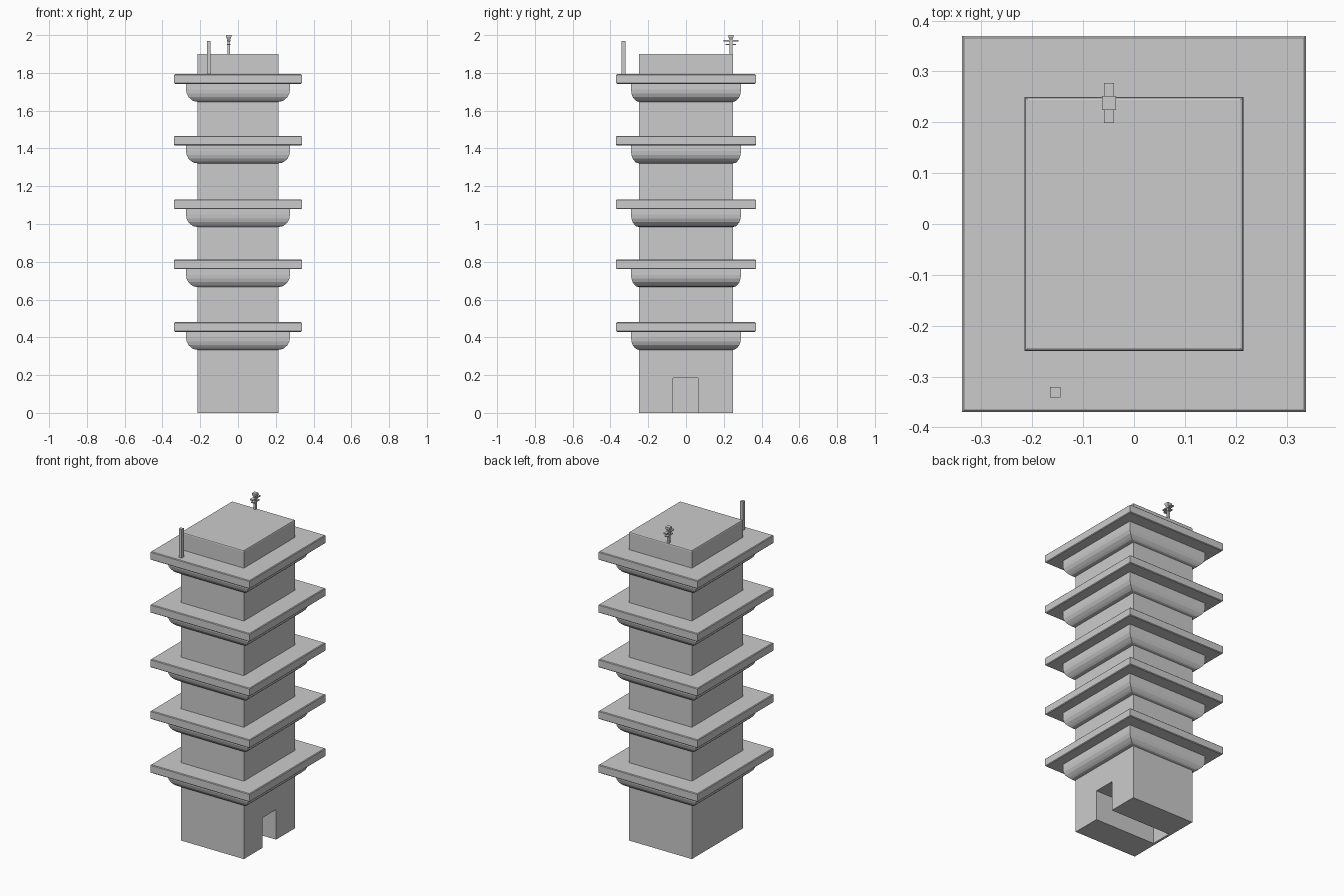
import bpy, bmesh

if "Cube" in bpy.data.objects:
    bpy.data.objects.remove(bpy.data.objects["Cube"])


def loft(name, rings, cx=0, cy=0):
    """Closed rectangular solid through rings of (half x, half y, z)."""
    bm = bmesh.new()
    loops = [[bm.verts.new((cx + sx * hx, cy + sy * hy, z))
              for sx, sy in ((-1, -1), (1, -1), (1, 1), (-1, 1))]
             for hx, hy, z in rings]
    for a, b in zip(loops, loops[1:]):
        for i in range(4):
            j = (i + 1) % 4
            bm.faces.new((a[i], a[j], b[j], b[i]))
    bm.faces.new(loops[0][::-1])
    bm.faces.new(loops[-1])
    mesh = bpy.data.meshes.new(name)
    bm.to_mesh(mesh)
    bm.free()
    obj = bpy.data.objects.new(name, mesh)
    bpy.context.collection.objects.link(obj)
    return obj


BX, BY = 0.215, 0.25

# Tower shaft with softened top edge
shaft = loft("tower_shaft", [(BX, BY, 0), (BX, BY, 1.894),
                             (BX - 0.002, BY - 0.002, 1.899), (BX - 0.006, BY - 0.006, 1.901)])

# Doorway passage, open at the right side and underneath
cutter = loft("doorway_cutter", [(0.25, 0.067, -0.1), (0.25, 0.067, 0.185)], cx=0.05, cy=-0.003)
cutter.hide_render = True
cut = shaft.modifiers.new("doorway", 'BOOLEAN')
cut.operation = 'DIFFERENCE'
cut.solver = 'EXACT'
cut.object = cutter
bpy.context.view_layer.objects.active = shaft
bpy.ops.object.modifier_apply(modifier=cut.name)
bpy.data.objects.remove(cutter)

# Five eaves: curved cornice below, flat slab above
cornice = [(0, 0), (0.35, 0.004), (0.55, 0.012), (0.8, 0.026),
           (0.95, 0.045), (1, 0.065), (1, 0.096)]
for n, top in enumerate((0.48, 0.812, 1.13, 1.467, 1.793), 1):
    z = top - 0.146
    loft(f"cornice_{n}", [(BX + 0.06 * t, BY + 0.041 * t, z + h) for t, h in cornice])
    sx, sy, e = 0.338, 0.37, 0.004
    loft(f"eave_slab_{n}", [(sx - e, sy - e, top - 0.051), (sx, sy, top - 0.051 + e),
                            (sx, sy, top - e), (sx - e, sy - e, top)])

# Roof post on the top eave
loft("roof_post", [(0.01, 0.01, 1.79), (0.01, 0.01, 1.97)], cx=-0.155, cy=-0.331)

# Small mast with flared cap and two crossbars
mx, my = -0.049, 0.238
loft("mast", [(0.007, 0.007, 1.895), (0.007, 0.007, 1.975),
              (0.0135, 0.0135, 1.99), (0.0135, 0.0135, 2.0)], mx, my)
for label, length, z in (("upper", 0.039, 1.97), ("lower", 0.028, 1.95)):
    loft(f"{label}_crossbar", [(0.01, length, z - 0.003), (0.01, length, z + 0.003)], mx, my)
